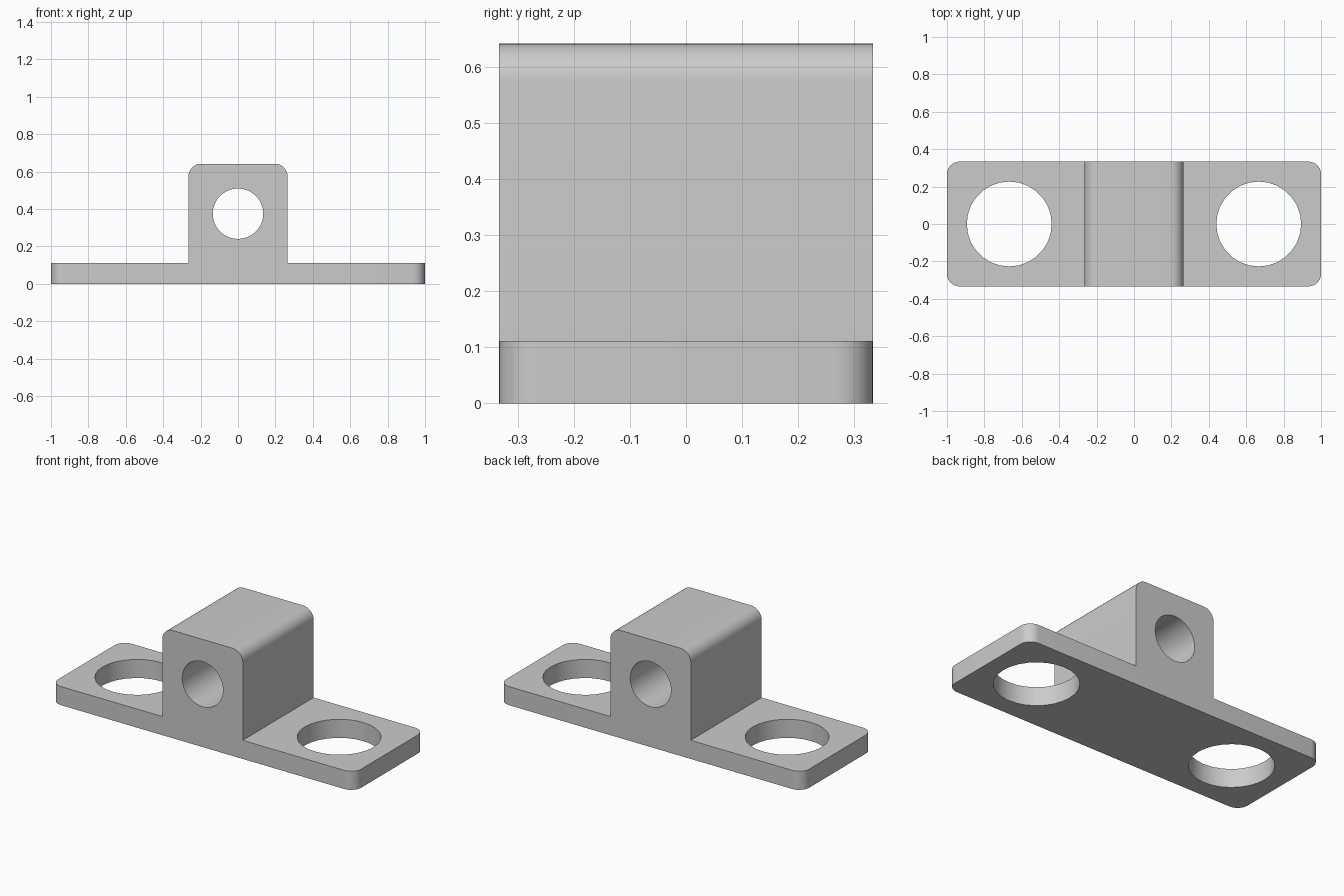
import bpy
import bmesh
import math
from mathutils import Matrix

cube = bpy.data.objects.get("Cube")
if cube:
    bpy.data.objects.remove(cube, do_unlink=True)

LENGTH, DEPTH, THICK = 2.0, 0.667, 0.111
BLOCK_W, BLOCK_TOP = 0.53, 0.642
ROUND = 0.067

grey = bpy.data.materials.new("plain grey")
grey.use_nodes = True
colour = (0.6, 0.6, 0.6, 1)
grey.diffuse_color = colour
grey.node_tree.nodes["Principled BSDF"].inputs["Base Color"].default_value = colour


def finish(name, bm):
    mesh = bpy.data.meshes.new(name)
    bm.to_mesh(mesh)
    bm.free()
    mesh.materials.append(grey)
    ob = bpy.data.objects.new(name, mesh)
    bpy.context.collection.objects.link(ob)
    return ob


def rounded_box(name, size, centre, is_rounded):
    """Box whose edges chosen by is_rounded(edge) get a fillet."""
    bm = bmesh.new()
    bmesh.ops.create_cube(bm, size=1)
    bmesh.ops.scale(bm, vec=size, verts=bm.verts)
    bmesh.ops.translate(bm, vec=centre, verts=bm.verts)
    edges = [e for e in bm.edges if is_rounded(e)]
    bmesh.ops.bevel(bm, geom=edges, offset=ROUND, segments=8,
                    profile=0.5, affect='EDGES')
    return finish(name, bm)


def drill(name, radius, length, centre, rotation, sides):
    bm = bmesh.new()
    bmesh.ops.create_cone(bm, cap_ends=True, segments=sides, radius1=radius,
                          radius2=radius, depth=length,
                          matrix=Matrix.Translation(centre) @ rotation)
    ob = finish(name, bm)
    ob.hide_render = True
    return ob


def along(edge, axis):
    a, b = edge.verts
    return abs(a.co[axis] - b.co[axis]) > 0.01


# Base plate with rounded vertical corners
bracket = rounded_box("mounting_bracket", (LENGTH, DEPTH, THICK),
                      (0, 0, THICK / 2), lambda e: along(e, 2))

# Raised block with rounded top edges
block = rounded_box("raised_block", (BLOCK_W, DEPTH, BLOCK_TOP),
                    (0, 0, BLOCK_TOP / 2),
                    lambda e: along(e, 1) and e.verts[0].co.z > THICK)

# Mounting holes and the cross bore
tools = [(block, 'UNION')]
for side, x in (("left", 0.667), ("right", -0.667)):
    hole = drill(side + "_hole_cutter", 0.227, 0.5, (x, 0, THICK / 2),
                 Matrix.Identity(4), 28)
    tools.append((hole, 'DIFFERENCE'))
bore = drill("bore_cutter", 0.135, 1, (0, 0, 0.375),
             Matrix.Rotation(math.pi / 2, 4, 'X'), 32)
tools.append((bore, 'DIFFERENCE'))

# Join and cut, then remove the helpers
bpy.ops.object.select_all(action='DESELECT')
bracket.select_set(True)
bpy.context.view_layer.objects.active = bracket
for tool, operation in tools:
    mod = bracket.modifiers.new(tool.name, 'BOOLEAN')
    mod.operation = operation
    mod.solver = 'EXACT'
    mod.object = tool
    bpy.ops.object.modifier_apply(modifier=mod.name)
    bpy.data.objects.remove(tool, do_unlink=True)

bpy.ops.object.shade_smooth_by_angle(angle=math.radians(30))
